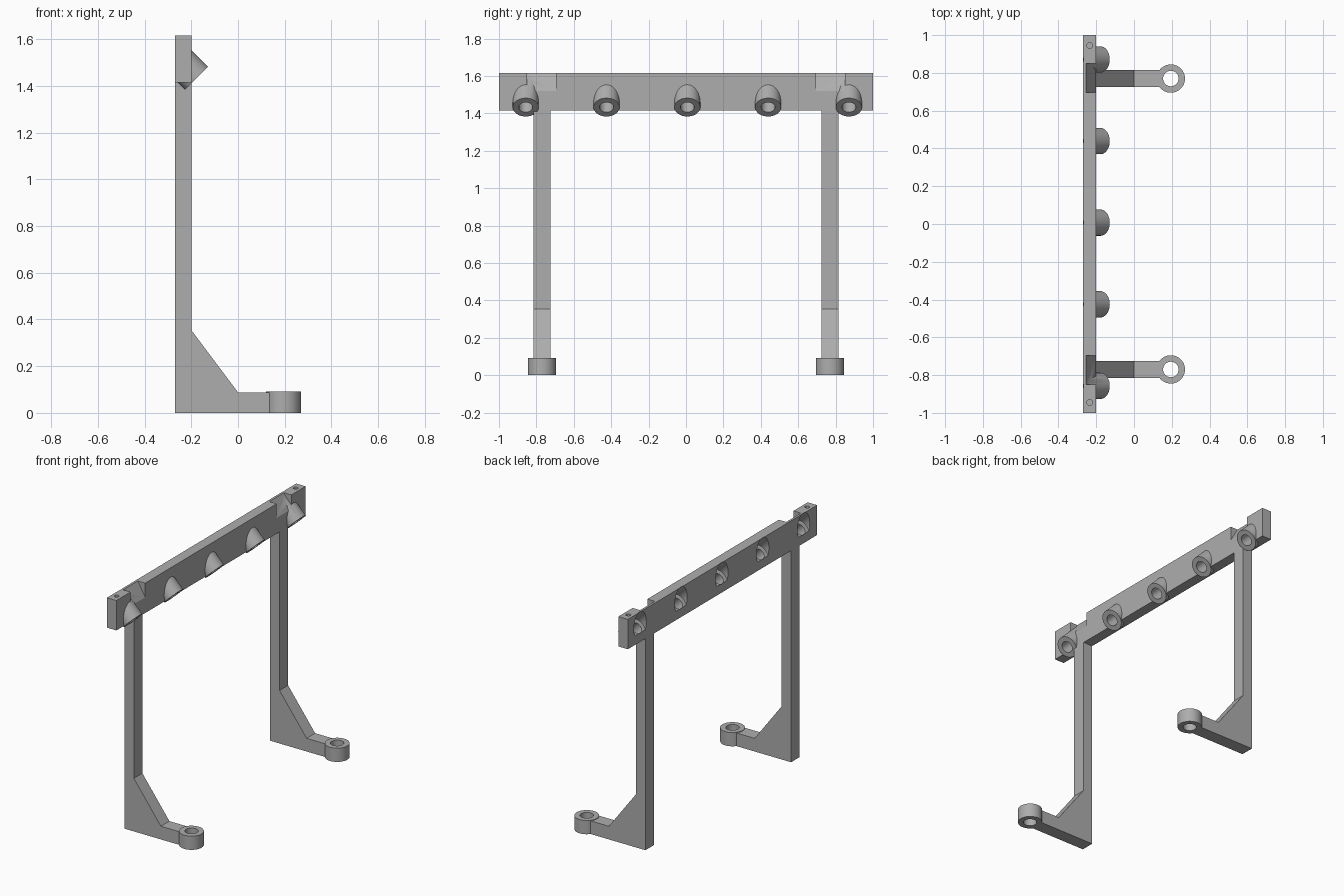
import bpy, bmesh, math
from mathutils import Matrix, Vector

cube = bpy.data.objects.get("Cube")
if cube:
    bpy.data.objects.remove(cube, do_unlink=True)

grey = bpy.data.materials.new("plain_grey")
grey.use_nodes = True
COLOUR = (0.42, 0.42, 0.42, 1)
grey.diffuse_color = COLOUR
grey.node_tree.nodes["Principled BSDF"].inputs["Base Color"].default_value = COLOUR


def finish(name, bm):
    bmesh.ops.recalc_face_normals(bm, faces=bm.faces)
    mesh = bpy.data.meshes.new(name)
    bm.to_mesh(mesh)
    bm.free()
    mesh.materials.append(grey)
    obj = bpy.data.objects.new(name, mesh)
    bpy.context.collection.objects.link(obj)
    return obj


def prism(name, profile, y0, y1):
    """Extrude an x-z profile from y0 to y1."""
    bm = bmesh.new()
    face = bm.faces.new([bm.verts.new((x, y0, z)) for x, z in profile])
    new = bmesh.ops.extrude_face_region(bm, geom=[face])["geom"]
    verts = [v for v in new if isinstance(v, bmesh.types.BMVert)]
    bmesh.ops.translate(bm, verts=verts, vec=(0, y1 - y0, 0))
    return finish(name, bm)


def rod(name, start, end, radius, sides=48):
    """Cylinder between two points."""
    a, b = Vector(start), Vector(end)
    turn = (b - a).to_track_quat("Z", "Y").to_matrix().to_4x4()
    bm = bmesh.new()
    bmesh.ops.create_cone(bm, cap_ends=True, segments=sides, radius1=radius,
                          radius2=radius, depth=(b - a).length,
                          matrix=Matrix.Translation((a + b) / 2) @ turn)
    return finish(name, bm)


def combine(obj, tool, operation):
    """Apply a boolean and discard the tool."""
    tool.hide_render = True
    mod = obj.modifiers.new("join", "BOOLEAN")
    mod.operation = operation
    mod.solver = "EXACT"
    mod.object = tool
    bpy.context.view_layer.objects.active = obj
    bpy.ops.object.modifier_apply(modifier=mod.name)
    bpy.data.objects.remove(tool, do_unlink=True)


def smooth(obj):
    bpy.ops.object.select_all(action="DESELECT")
    obj.select_set(True)
    bpy.context.view_layer.objects.active = obj
    bpy.ops.object.shade_smooth_by_angle(angle=math.radians(30))


BACK, FRONT, LOW, TOP = -0.27, -0.2, 1.415, 1.615


def on_axis(x, y):
    """Point on the 45 degree axis of a socket."""
    return (x, y, 1.255 - x)


# Cross rail with sloping notches near both ends
rail = prism("cross_rail", [(BACK, LOW), (FRONT, LOW), (FRONT, TOP), (BACK, TOP)], -1, 1)
for side in (-1, 1):
    notch = prism("notch", [(-0.2562, TOP + 0.002), (-0.19, 1.503), (-0.19, TOP + 0.002)],
                  *sorted((side * 0.695, side * 0.85)))
    combine(rail, notch, "DIFFERENCE")

# Slanted sockets, trimmed inside the rail
centres = [0.007 + 0.432 * i for i in range(-2, 3)]
for y in centres:
    tube = rod("socket", on_axis(-0.29, y), on_axis(-0.1775, y), 0.0695)
    slab = prism("slab", [(-0.5, 1), (-0.262, 1), (-0.262, 2), (-0.5, 2)], y - 0.2, y + 0.2)
    combine(tube, slab, "DIFFERENCE")
    combine(rail, tube, "UNION")

# Bores with a wide mouth at the back
for y in centres:
    combine(rail, rod("bore", on_axis(-0.4, y), on_axis(-0.1, y), 0.037), "DIFFERENCE")
    combine(rail, rod("mouth", on_axis(-0.4, y), on_axis(-0.245, y), 0.0655), "DIFFERENCE")

# Blind screw holes in the end blocks
for y in (-0.945, 0.945):
    combine(rail, rod("screw_hole", (-0.235, y, 1.5), (-0.235, y, 1.7), 0.015, 24), "DIFFERENCE")
smooth(rail)

# Legs with braced feet and ring ends
outline = [(BACK, 0), (0.15, 0), (0.15, 0.088), (0, 0.088), (FRONT, 0.355),
           (FRONT, LOW), (BACK, LOW)]
for name, y in (("right_leg", -0.77), ("left_leg", 0.77)):
    leg = prism(name, outline, y - 0.045, y + 0.045)
    combine(leg, rod("ring", (0.195, y, 0), (0.195, y, 0.092), 0.075), "UNION")
    combine(leg, rod("eye", (0.195, y, -0.1), (0.195, y, 0.2), 0.041), "DIFFERENCE")
    smooth(leg)
